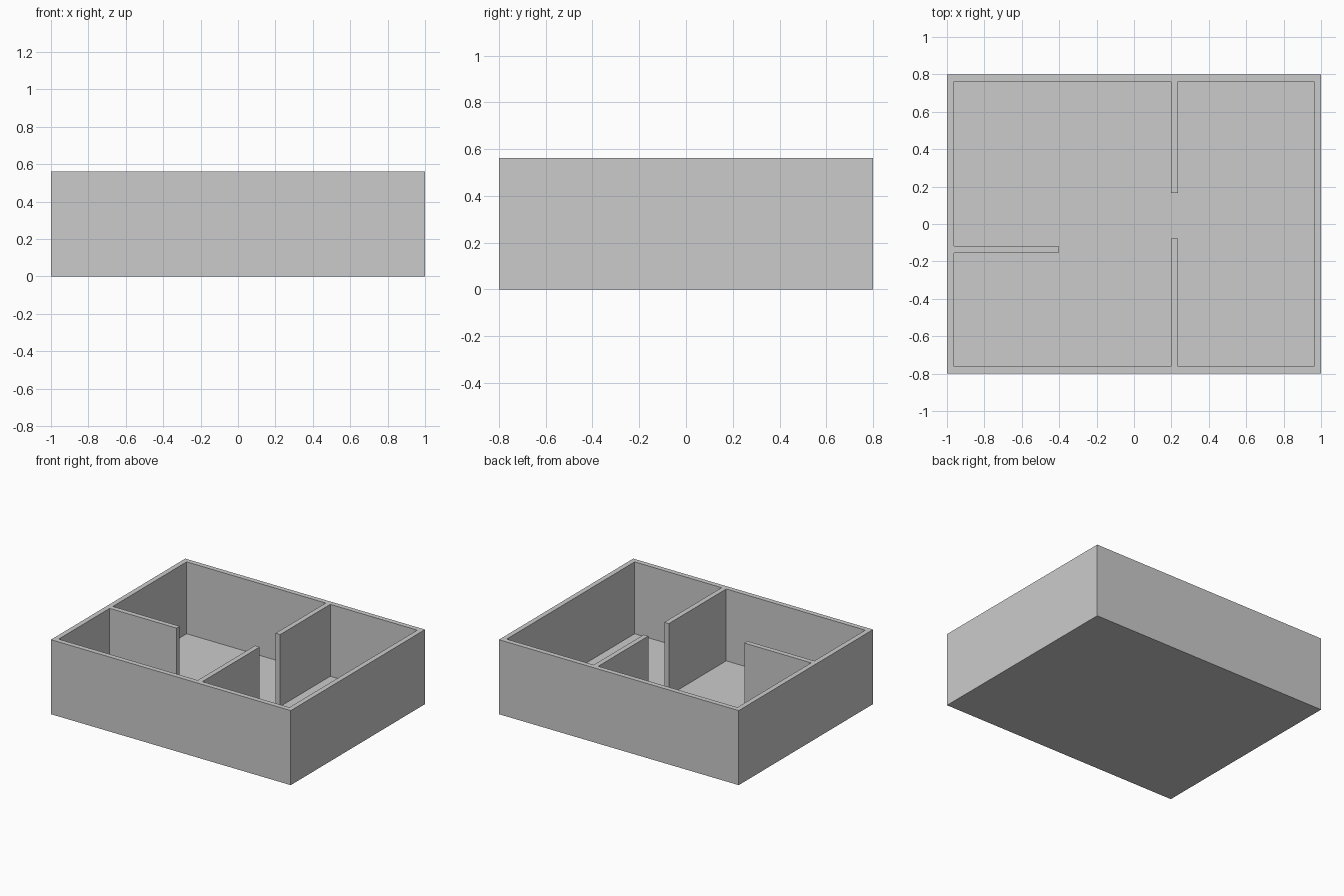
import bpy
import bmesh

if "Cube" in bpy.data.objects:
    bpy.data.objects.remove(bpy.data.objects["Cube"])

T = 0.038              # wall thickness
HEIGHT = 0.562         # overall height
FLOOR = 0.02           # floor slab thickness
X, Y = 1 - T, 0.8 - T  # inner faces of the outer walls
P0, P1 = 0.198, 0.198 + T        # cross partition with doorway
D0, D1 = -0.078, 0.166           # doorway jambs
S0, S1, S_END = -0.155, -0.155 + T, -0.404  # side partition


def prism(name, outline, z0, z1):
    """Extrude a plan outline between two heights."""
    bm = bmesh.new()
    face = bm.faces.new([bm.verts.new((x, y, z0)) for x, y in outline])
    top = bmesh.ops.extrude_face_region(bm, geom=[face])["geom"]
    verts = [v for v in top if isinstance(v, bmesh.types.BMVert)]
    bmesh.ops.translate(bm, verts=verts, vec=(0, 0, z1 - z0))
    bmesh.ops.recalc_face_normals(bm, faces=bm.faces)
    mesh = bpy.data.meshes.new(name)
    bm.to_mesh(mesh)
    bm.free()
    obj = bpy.data.objects.new(name, mesh)
    bpy.context.collection.objects.link(obj)
    return obj


# Solid block of the house
house = prism("house_walls_and_floor",
              [(-1, -0.8), (1, -0.8), (1, 0.8), (-1, 0.8)], 0, HEIGHT)

# Connected room space, running around the partitions
rooms = prism("room_cutter", [
    (-X, -Y), (P0, -Y), (P0, D0), (P1, D0), (P1, -Y), (X, -Y),
    (X, Y), (P1, Y), (P1, D1), (P0, D1), (P0, Y), (-X, Y),
    (-X, S1), (S_END, S1), (S_END, S0), (-X, S0)], FLOOR, HEIGHT + 0.2)
rooms.hide_render = True

# Carve the rooms and keep the finished mesh
cut = house.modifiers.new("carve_rooms", "BOOLEAN")
cut.operation = "DIFFERENCE"
cut.solver = "EXACT"
cut.object = rooms
bpy.context.view_layer.objects.active = house
bpy.ops.object.modifier_apply(modifier=cut.name)
bpy.data.objects.remove(rooms)
